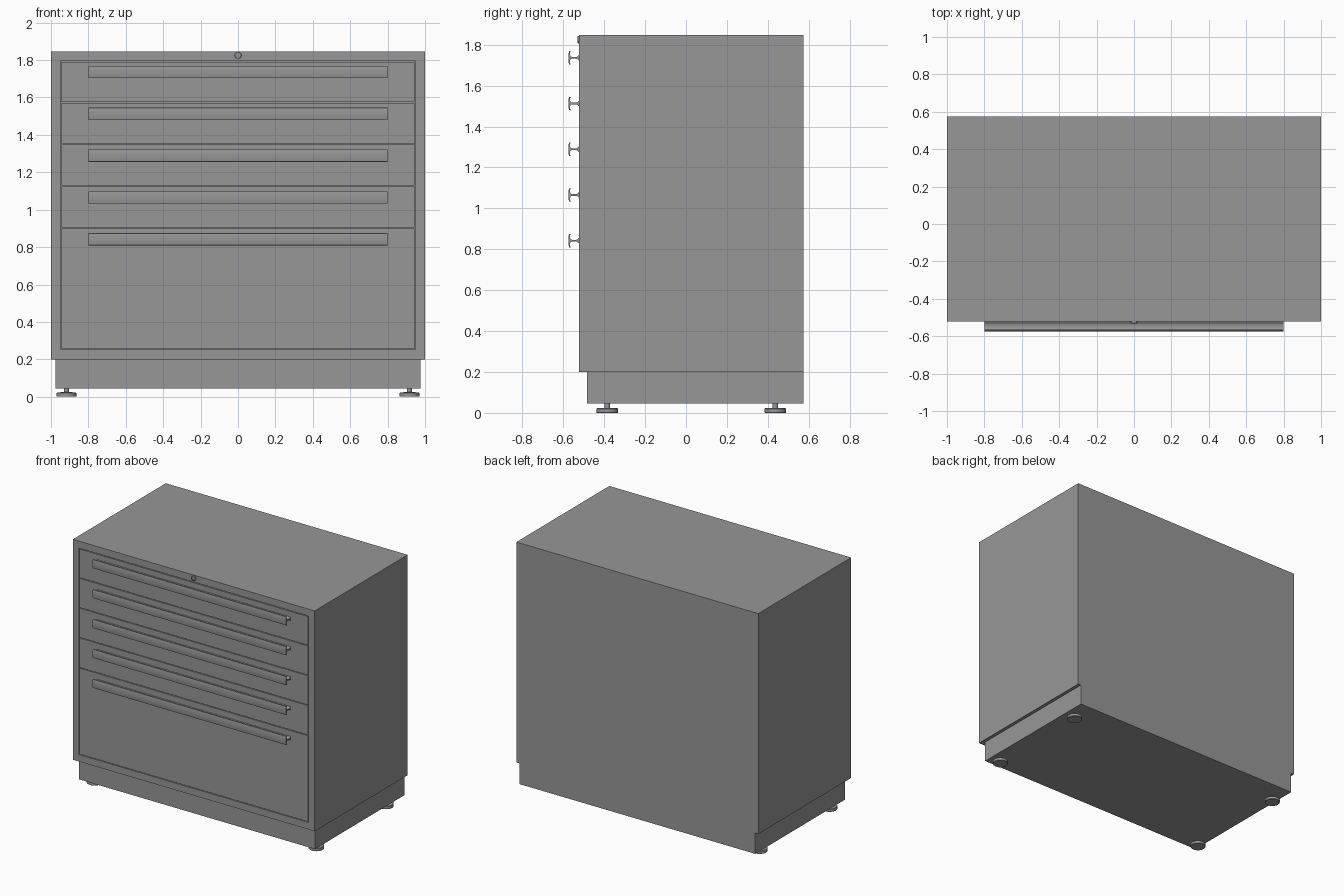
import bpy, bmesh, math
from mathutils import Matrix

if "Cube" in bpy.data.objects:
    bpy.data.objects.remove(bpy.data.objects["Cube"])

FRONT, BACK, TOP = -0.522, 0.575, 1.847

GREY = bpy.data.materials.new("dark_grey")
GREY.diffuse_color = (0.31, 0.31, 0.31, 1)
GREY.use_nodes = True
GREY.node_tree.nodes["Principled BSDF"].inputs["Base Color"].default_value = GREY.diffuse_color


def finish(name, bm, smooth=False):
    bmesh.ops.recalc_face_normals(bm, faces=bm.faces)
    me = bpy.data.meshes.new(name)
    bm.to_mesh(me)
    bm.free()
    me.materials.append(GREY)
    ob = bpy.data.objects.new(name, me)
    bpy.context.collection.objects.link(ob)
    if smooth:
        bpy.ops.object.select_all(action='DESELECT')
        ob.select_set(True)
        bpy.context.view_layer.objects.active = ob
        bpy.ops.object.shade_smooth_by_angle(angle=math.radians(35))
    return ob


def add_box(bm, x0, x1, y0, y1, z0, z1):
    m = (Matrix.Translation(((x0 + x1) / 2, (y0 + y1) / 2, (z0 + z1) / 2))
         @ Matrix.Diagonal((x1 - x0, y1 - y0, z1 - z0, 1)))
    bmesh.ops.create_cube(bm, size=1, matrix=m)


def box(name, *dims):
    bm = bmesh.new()
    add_box(bm, *dims)
    return finish(name, bm)


def lathe(name, profile, matrix, steps=32):
    """Spin an (r, z) profile about z, then place it."""
    bm = bmesh.new()
    vs = [bm.verts.new((r, 0, z)) for r, z in profile]
    es = [bm.edges.new(p) for p in zip(vs, vs[1:])]
    bmesh.ops.spin(bm, geom=vs + es, axis=(0, 0, 1), cent=(0, 0, 0),
                   angle=math.tau, steps=steps)
    bmesh.ops.remove_doubles(bm, verts=bm.verts, dist=1e-5)
    bm.transform(matrix)
    return finish(name, bm, True)


def extrude_x(name, profile, x0, x1):
    """Extrude a closed (y, z) profile along x, keeping both end caps."""
    bm = bmesh.new()
    f = bm.faces.new([bm.verts.new((x0, y, z)) for y, z in profile])
    r = bmesh.ops.extrude_face_region(bm, geom=[f], use_keep_orig=True)
    bmesh.ops.translate(bm, vec=(x1 - x0, 0, 0),
                        verts=[v for v in r['geom'] if isinstance(v, bmesh.types.BMVert)])
    return finish(name, bm, True)


# Cabinet shell: solid back with a raised frame around the drawer opening
OX, DEPTH = 0.948, 0.03
bm = bmesh.new()
add_box(bm, -1, 1, FRONT, BACK, 0.2, TOP)
bm.faces.ensure_lookup_table()
front = min(bm.faces, key=lambda f: f.calc_center_median().y)
bmesh.ops.inset_region(bm, faces=[front], thickness=1 - OX, use_even_offset=True)
r = bmesh.ops.extrude_face_region(bm, geom=[front])
bmesh.ops.translate(bm, vec=(0, DEPTH, 0),
                    verts=[v for v in r['geom'] if isinstance(v, bmesh.types.BMVert)])
if front.is_valid:
    bmesh.ops.delete(bm, geom=[front], context='FACES')
finish("cabinet_shell", bm)

# Recessed plinth
box("plinth", -0.975, 0.975, -0.483, BACK, 0.045, 0.2)

# Drawer fronts with narrow gaps, each with a handle
G = 0.005
edges = [TOP - 0.052, 1.573, 1.35, 1.127, 0.902, 0.252]
half = [(FRONT, 0.013), (-0.526, 0.012), (-0.530, 0.007), (-0.536, 0.004),
        (-0.557, 0.004), (-0.564, 0.007), (-0.567, 0.014), (-0.567, 0.026),
        (-0.563, 0.031), (-0.566, 0.033), (-0.572, 0.032), (-0.574, 0.020),
        (-0.575, 0.008)]
for i, (top, bottom) in enumerate(zip(edges, edges[1:]), 1):
    zt = top - (G if i == 1 else G / 2)
    zb = bottom + (G if i == 5 else G / 2)
    box(f"drawer_front_{i}", -OX + G, OX - G, FRONT, FRONT + DEPTH, zb, zt)
    zc = 1.736 - 0.2235 * (i - 1)
    prof = [(y, zc + z) for y, z in half] + [(y, zc - z) for y, z in reversed(half)]
    extrude_x(f"drawer_handle_{i}", prof, -0.8, 0.8)

# Lock: raised collar, recessed barrel and a vertical key slot bar
place = Matrix.Translation((0, FRONT, 1.825)) @ Matrix.Rotation(math.pi / 2, 4, 'X')
lathe("lock", [(0.018, 0), (0.018, 0.007), (0.016, 0.009), (0.013, 0.009),
               (0.013, 0.005), (0, 0.005)], place)
box("lock_key_slot", -0.003, 0.003, FRONT - 0.009, FRONT, 1.814, 1.836)

# Levelling feet
foot = [(0, 0), (0.051, 0), (0.053, 0.002), (0.053, 0.02), (0.050, 0.023),
        (0.013, 0.025), (0.013, 0.048)]
for sx, side in ((-1, "left"), (1, "right")):
    for y, end in ((-0.385, "front"), (0.437, "back")):
        lathe(f"foot_{end}_{side}", foot, Matrix.Translation((sx * 0.917, y, 0)))
